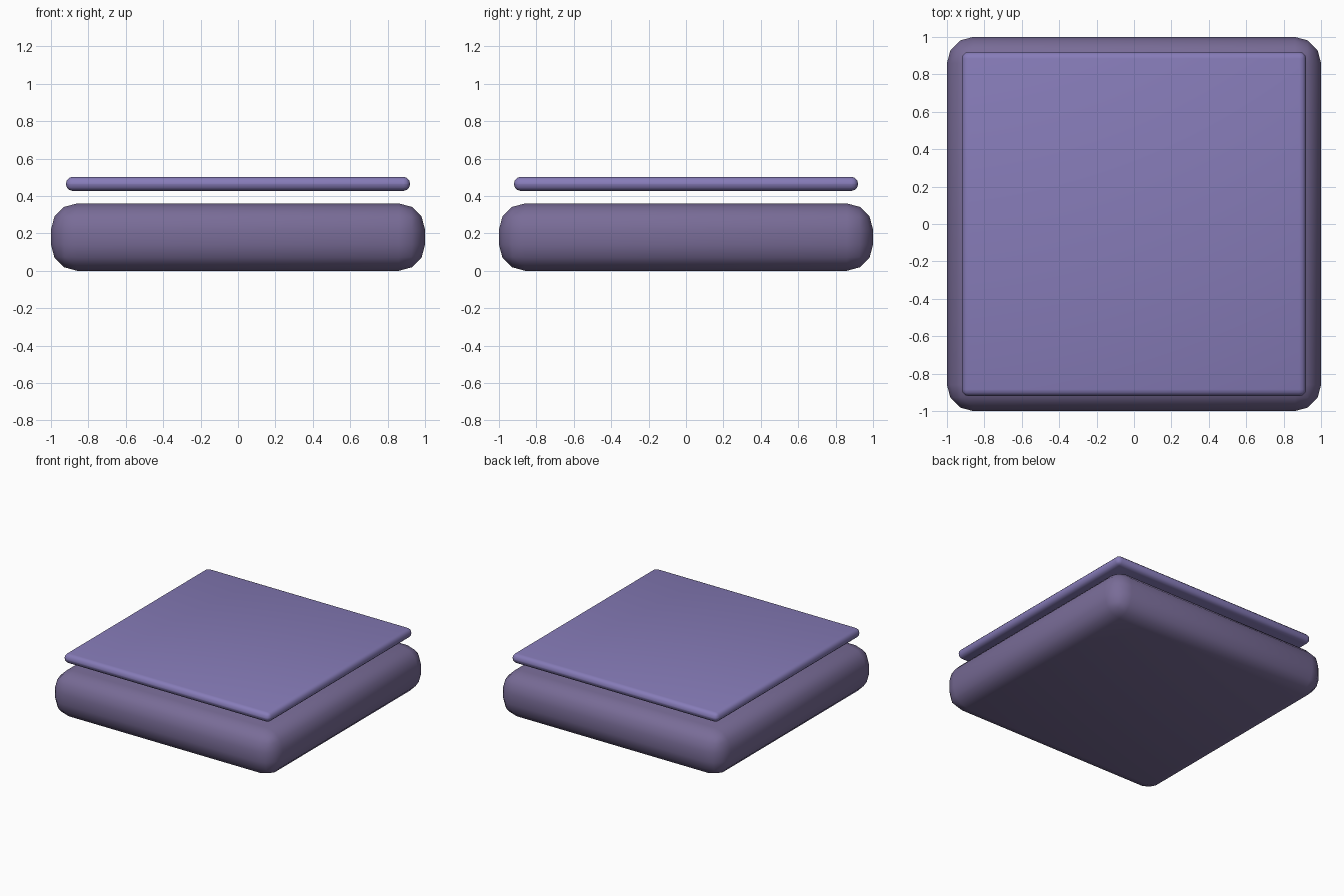
import bpy, math

if "Cube" in bpy.data.objects:
    bpy.data.objects.remove(bpy.data.objects["Cube"])


def rounded_slab(name, size, z_low, z_high, radius, segments, color):
    height = z_high - z_low
    bpy.ops.mesh.primitive_cube_add(size=1, location=(0, 0, (z_low + z_high) / 2))
    ob = bpy.context.object
    ob.name = name
    ob.scale = (size, size, height)
    bpy.ops.object.transform_apply(location=False, rotation=False, scale=True)
    bevel = ob.modifiers.new("rounded_edges", 'BEVEL')
    bevel.width = radius
    bevel.segments = segments
    bevel.limit_method = 'NONE'
    bpy.ops.object.modifier_apply(modifier=bevel.name)
    bpy.ops.object.shade_smooth_by_angle(angle=math.radians(40))
    mat = bpy.data.materials.new(name + "_color")
    mat.diffuse_color = color
    mat.use_nodes = True
    mat.node_tree.nodes["Principled BSDF"].inputs["Base Color"].default_value = mat.diffuse_color
    ob.data.materials.append(mat)
    return ob


# thick cushion-like base
rounded_slab("base_block", 2.0, 0.0, 0.36, 0.14, 3, (0.19, 0.15, 0.31, 1))
# thin plate floating above the base
rounded_slab("top_plate", 1.84, 0.427, 0.502, 0.036, 3, (0.24, 0.20, 0.48, 1))
